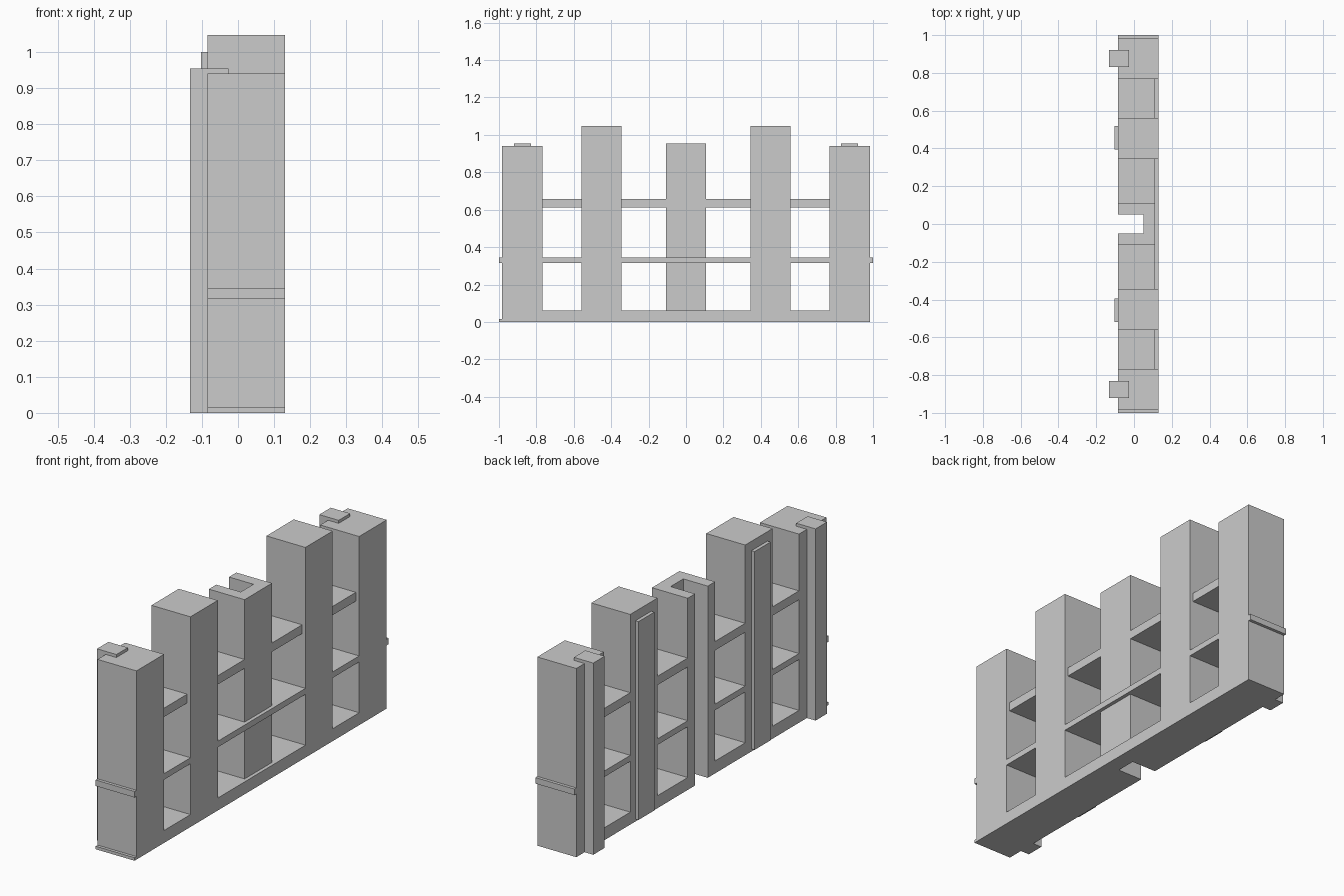
import bpy
import bmesh

cube = bpy.data.objects.get("Cube")
if cube:
    bpy.data.objects.remove(cube, do_unlink=True)

grey = bpy.data.materials.new("plain_grey")
grey.use_nodes = True
grey.diffuse_color = (0.6, 0.6, 0.6, 1)
grey.node_tree.nodes["Principled BSDF"].inputs["Base Color"].default_value = (0.6, 0.6, 0.6, 1)

BACK, FRONT, RECESS = -0.085, 0.13, 0.112   # depth planes along x
NOTCH_X, NOTCH_Y = 0.05, 0.05               # rear channel in the middle


def prism(name, outline, z0, z1):
    """Extrude a plan outline (x, y) from z0 up to z1."""
    bm = bmesh.new()
    face = bm.faces.new([bm.verts.new((x, y, z0)) for x, y in outline])
    up = bmesh.ops.extrude_face_region(bm, geom=[face])["geom"]
    verts = [v for v in up if isinstance(v, bmesh.types.BMVert)]
    bmesh.ops.translate(bm, verts=verts, vec=(0, 0, z1 - z0))
    bmesh.ops.recalc_face_normals(bm, faces=bm.faces)
    mesh = bpy.data.meshes.new(name)
    bm.to_mesh(mesh)
    bm.free()
    mesh.materials.append(grey)
    obj = bpy.data.objects.new(name, mesh)
    bpy.context.collection.objects.link(obj)
    return obj


def block(name, x0, x1, y0, y1, z0, z1):
    return prism(name, [(x0, y0), (x1, y0), (x1, y1), (x0, y1)], z0, z1)


def notched(name, x1, half, z0, z1):
    """Block centred on y = 0 with the rear channel cut out."""
    n = NOTCH_Y
    return prism(name, [(BACK, -half), (x1, -half), (x1, half), (BACK, half),
                        (BACK, n), (NOTCH_X, n), (NOTCH_X, -n), (BACK, -n)], z0, z1)


# Long horizontal members and the central channel post
notched("base_rail", FRONT, 0.985, 0, 0.062)
notched("lower_shelf", FRONT, 1.0, 0.315, 0.345)
notched("centre_post", RECESS, 0.108, 0, 0.955)
block("bottom_lip", BACK, FRONT, -1.0, -0.98, 0, 0.015)

# Mirrored posts, rear strips and upper shelves
for side, s in (("front", -1), ("rear", 1)):
    def pair(name, x0, x1, y0, y1, z0, z1):
        lo, hi = sorted((s * y0, s * y1))
        block(f"{side}_{name}", x0, x1, lo, hi, z0, z1)

    pair("end_post", BACK, FRONT, 0.768, 0.985, 0, 0.94)
    pair("tall_post", BACK, FRONT, 0.345, 0.56, 0, 1.047)
    pair("end_pilaster", -0.133, -0.026, 0.83, 0.92, 0, 0.955)
    pair("tall_post_plate", -0.102, BACK, 0.395, 0.52, 0.012, 1.0)
    pair("outer_upper_shelf", BACK, RECESS, 0.56, 0.768, 0.613, 0.657)
    pair("inner_upper_shelf", BACK, RECESS, 0.108, 0.345, 0.613, 0.657)
